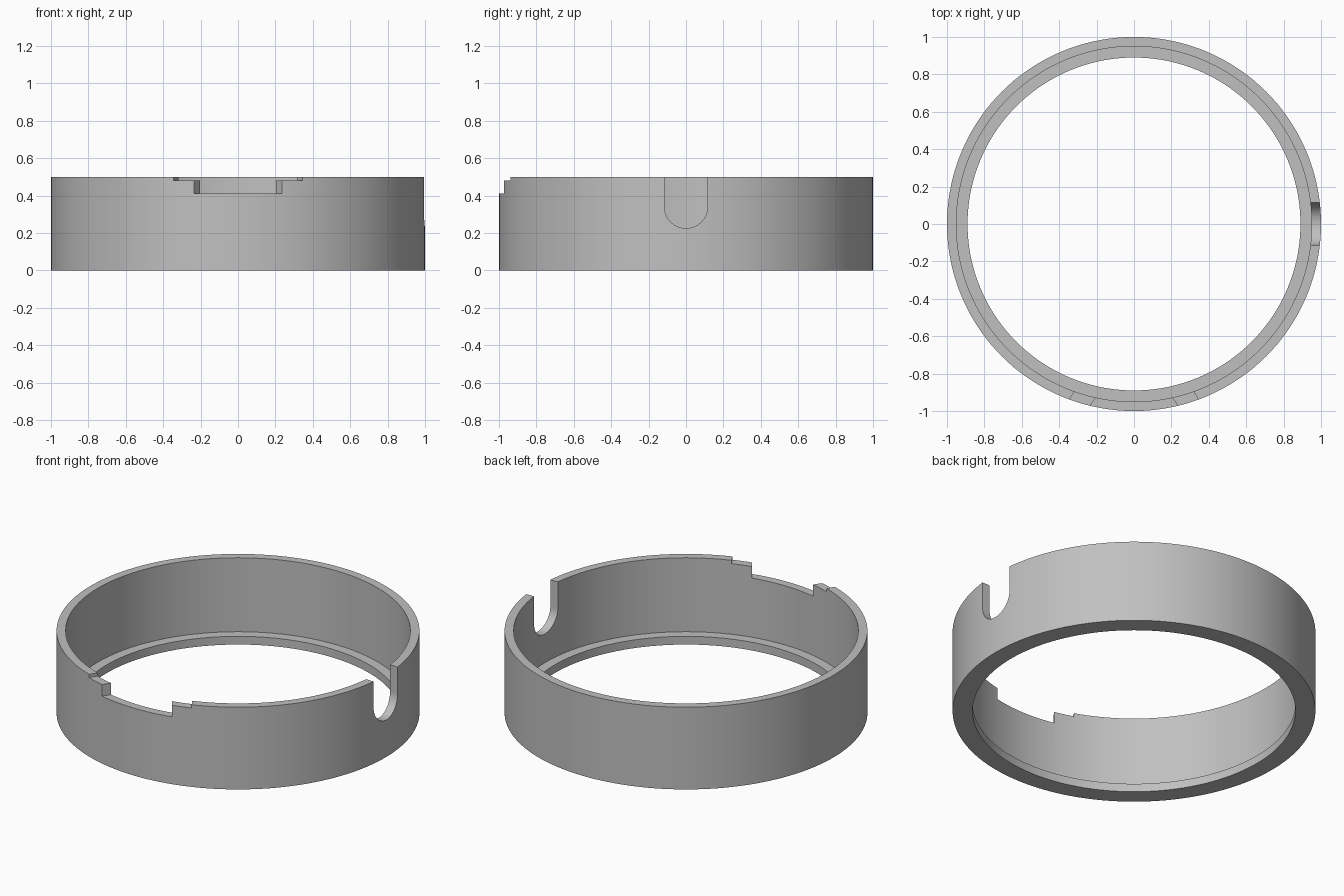
import bpy, bmesh, math
from mathutils import Matrix, Vector

cube = bpy.data.objects.get("Cube")
if cube:
    bpy.data.objects.remove(cube, do_unlink=True)

GREY = (0.53, 0.53, 0.53, 1)
grey = bpy.data.materials.new("plain grey")
grey.use_nodes = True
grey.diffuse_color = GREY
grey.node_tree.nodes["Principled BSDF"].inputs["Base Color"].default_value = GREY

HEIGHT, LIP = 0.5, 0.05
OUTER, WALL, INNER = 1.0, 0.95, 0.89
SEGMENTS = 144


def add_object(name, bm):
    bmesh.ops.recalc_face_normals(bm, faces=bm.faces)
    mesh = bpy.data.meshes.new(name)
    bm.to_mesh(mesh)
    bm.free()
    mesh.materials.append(grey)
    obj = bpy.data.objects.new(name, mesh)
    bpy.context.collection.objects.link(obj)
    return obj


def lathe(name, profile):
    bm = bmesh.new()
    rings = []
    for i in range(SEGMENTS):
        turn = Matrix.Rotation(math.tau * i / SEGMENTS, 3, 'Z')
        rings.append([bm.verts.new(turn @ Vector((r, 0, z))) for r, z in profile])
    n = len(profile)
    for i, ring in enumerate(rings):
        after = rings[(i + 1) % SEGMENTS]
        for j in range(n):
            k = (j + 1) % n
            bm.faces.new((ring[j], after[j], after[k], ring[k]))
    return add_object(name, bm)


def prism(name, outline, offset):
    bm = bmesh.new()
    face = bm.faces.new([bm.verts.new(p) for p in outline])
    ext = bmesh.ops.extrude_face_region(bm, geom=[face])
    moved = [g for g in ext["geom"] if isinstance(g, bmesh.types.BMVert)]
    bmesh.ops.translate(bm, verts=moved, vec=offset)
    return add_object(name, bm)


def front_notch(name, half_width, slope, floor):
    # Sides taper inwards from the outer wall
    y_edge = -math.sqrt(1 - half_width ** 2)
    outline = []
    for side, y in ((-1, -1.1), (1, -1.1), (1, -0.8), (-1, -0.8)):
        outline.append((side * (half_width + slope * (y_edge - y)), y, floor))
    return prism(name, outline, (0, 0, 0.3))


# Ring wall with an inward lip at the base
ring = lathe("ring_body", [(OUTER, 0), (OUTER, HEIGHT), (WALL, HEIGHT),
                           (WALL, LIP), (INNER, LIP), (INNER, 0)])

# Round-bottomed side slot
R, SLOT_Z = 0.115, 0.34
slot_outline = [(0.8, R, 0.7), (0.8, -R, 0.7)]
for i in range(25):
    a = math.pi * (1 + i / 24)
    slot_outline.append((0.8, R * math.cos(a), SLOT_Z + R * math.sin(a)))

cutters = [
    prism("side_slot_cutter", slot_outline, (0.4, 0, 0)),
    front_notch("shallow_notch_cutter", 0.345, 0.6, 0.48),
    front_notch("deep_notch_cutter", 0.235, 0.7, 0.41),
]

# Cut the openings, then discard the cutters
bpy.context.view_layer.objects.active = ring
for cutter in cutters:
    cutter.hide_render = True
    cut = ring.modifiers.new(cutter.name, 'BOOLEAN')
    cut.operation = 'DIFFERENCE'
    cut.solver = 'EXACT'
    cut.object = cutter
    bpy.ops.object.modifier_apply(modifier=cut.name)
    bpy.data.objects.remove(cutter, do_unlink=True)

# Smooth curved walls, crisp rims
bpy.ops.object.select_all(action='DESELECT')
ring.select_set(True)
bpy.ops.object.shade_smooth_by_angle(angle=math.radians(30))
